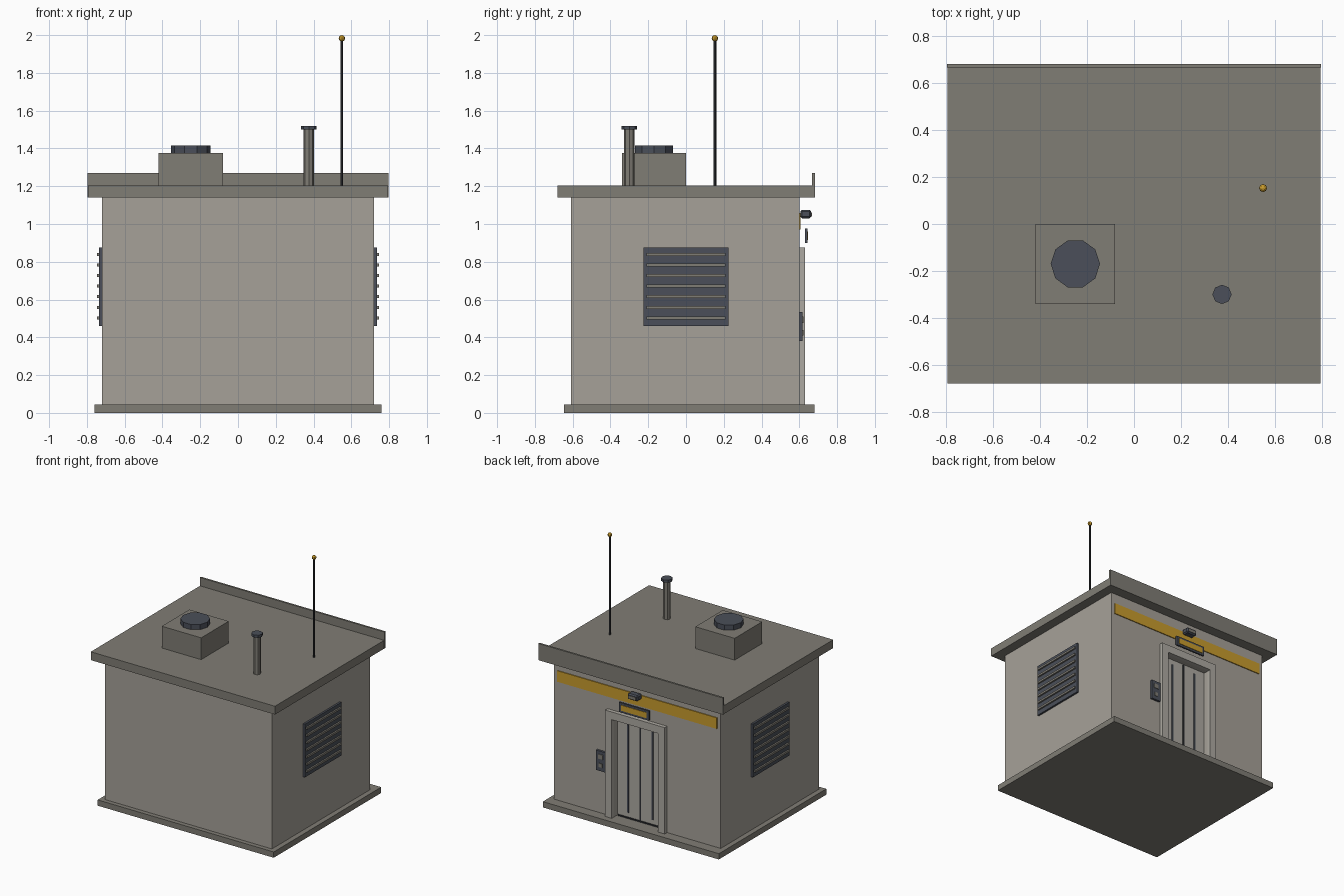
import bpy
import math

cube = bpy.data.objects.get("Cube")
if cube:
    bpy.data.objects.remove(cube, do_unlink=True)


def material(name, r, g, b):
    m = bpy.data.materials.new(name)
    m.use_nodes = True
    m.diffuse_color = (r, g, b, 1)
    bsdf = next(n for n in m.node_tree.nodes if n.type == 'BSDF_PRINCIPLED')
    bsdf.inputs["Base Color"].default_value = (r, g, b, 1)
    return m


WALL = material("warm wall grey", 0.38, 0.355, 0.314)
TRIM = material("concrete grey", 0.216, 0.205, 0.178)
DOOR = material("pale door grey", 0.42, 0.40, 0.36)
SLATE = material("dark slate", 0.069, 0.078, 0.10)
BLACK = material("near black", 0.025, 0.027, 0.032)
GOLD = material("warning yellow", 0.58, 0.33, 0.027)


def finish(name, mat):
    ob = bpy.context.object
    ob.name = ob.data.name = name
    ob.data.materials.append(mat)
    return ob


def box(name, mat, x, y, z):
    """Box from (min, max) pairs on each axis."""
    bpy.ops.mesh.primitive_cube_add(size=1, location=[sum(p) / 2 for p in (x, y, z)])
    ob = bpy.context.object
    ob.scale = [p[1] - p[0] for p in (x, y, z)]
    bpy.ops.object.transform_apply(location=False, rotation=False, scale=True)
    return finish(name, mat)


def cylinder(name, mat, x, y, z, radius, sides, turn=0):
    bpy.ops.mesh.primitive_cylinder_add(vertices=sides, radius=radius, depth=z[1] - z[0],
                                        location=(x, y, sum(z) / 2), rotation=(0, 0, turn))
    return finish(name, mat)


def wide(half):
    return (-half, half)


# Building shell with a recessed doorway in the rear wall
box("base_slab", TRIM, wide(0.76), (-0.645, 0.68), (0, 0.045))
walls = box("walls", WALL, wide(0.72), (-0.61, 0.60), (0.045, 1.14))
cutter = box("doorway_cutter", WALL, wide(0.2), (0.555, 0.7), (0, 0.815))
cutter.hide_render = True
cut = walls.modifiers.new("doorway", 'BOOLEAN')
cut.operation = 'DIFFERENCE'
cut.solver = 'EXACT'
cut.object = cutter
bpy.context.view_layer.objects.active = walls
bpy.ops.object.modifier_apply(modifier=cut.name)
bpy.data.objects.remove(cutter, do_unlink=True)

# Roof and rear parapet
box("roof_slab", TRIM, wide(0.795), (-0.68, 0.667), (1.14, 1.205))
box("rear_parapet", TRIM, wide(0.797), (0.667, 0.682), (1.14, 1.27))

# Roof equipment
box("vent_box", TRIM, (-0.42, -0.08), (-0.34, 0), (1.205, 1.375))
cylinder("vent_fan", SLATE, -0.25, -0.17, (1.375, 1.415), 0.105, 10, math.pi / 2)
cylinder("exhaust_pipe", TRIM, 0.375, -0.3, (1.205, 1.505), 0.027, 8)
cylinder("exhaust_cap", SLATE, 0.375, -0.3, (1.5, 1.52), 0.041, 8)
cylinder("antenna_mast", BLACK, 0.55, 0.153, (1.205, 1.98), 0.008, 6)
bpy.ops.mesh.primitive_uv_sphere_add(segments=8, ring_count=6, radius=0.017,
                                     location=(0.55, 0.153, 1.983))
finish("antenna_tip", GOLD)

# Louvred vents on both sides
for side, label in ((1, "left"), (-1, "right")):
    def out(a, b):
        return tuple(sorted((side * a, side * b)))
    box(label + "_louvre_panel", SLATE, out(0.715, 0.735), wide(0.225), (0.46, 0.875))
    for i in range(7):
        z = 0.503 + i * 0.056
        box(f"{label}_louvre_slat_{i + 1}", TRIM, out(0.73, 0.747), wide(0.21),
            (z - 0.008, z + 0.008))

# Door frame, door and its seams
for side, label in ((1, "left"), (-1, "right")):
    box(label + "_door_post", DOOR, tuple(sorted((side * 0.2, side * 0.257))),
        (0.597, 0.63), (0.045, 0.875))
box("door_lintel", DOOR, wide(0.2), (0.597, 0.63), (0.815, 0.875))
box("door_leaves", DOOR, wide(0.2), (0.545, 0.562), (0.045, 0.815))
box("door_centre_seam", BLACK, wide(0.006), (0.56, 0.566), (0.05, 0.81))
for x, label in ((0.105, "left"), (-0.105, "right")):
    box(label + "_door_groove", SLATE, (x - 0.006, x + 0.006), (0.56, 0.566), (0.09, 0.775))
box("door_sill", BLACK, wide(0.19), (0.56, 0.568), (0.045, 0.055))

# Stripe and sign above the door
box("wall_stripe", GOLD, wide(0.69), (0.598, 0.607), (0.972, 1.058))
box("sign_backing", SLATE, wide(0.13), (0.63, 0.643), (0.9, 0.975))
box("sign_face", GOLD, wide(0.11), (0.642, 0.647), (0.916, 0.959))

# Lamp over the sign
lamp = box("door_lamp", SLATE, wide(0.045), (0.605, 0.663), (1.03, 1.075))
bevel = lamp.modifiers.new("chamfer", 'BEVEL')
bevel.width = 0.009
bevel.segments = 1
box("lamp_lens", TRIM, wide(0.032), (0.66, 0.666), (1.039, 1.062))

# Keypad beside the door
box("keypad", SLATE, (0.265, 0.345), (0.598, 0.617), (0.38, 0.535))
box("keypad_screen", TRIM, (0.285, 0.325), (0.615, 0.621), (0.475, 0.51))
box("keypad_button", TRIM, (0.29, 0.32), (0.615, 0.621), (0.41, 0.44))
